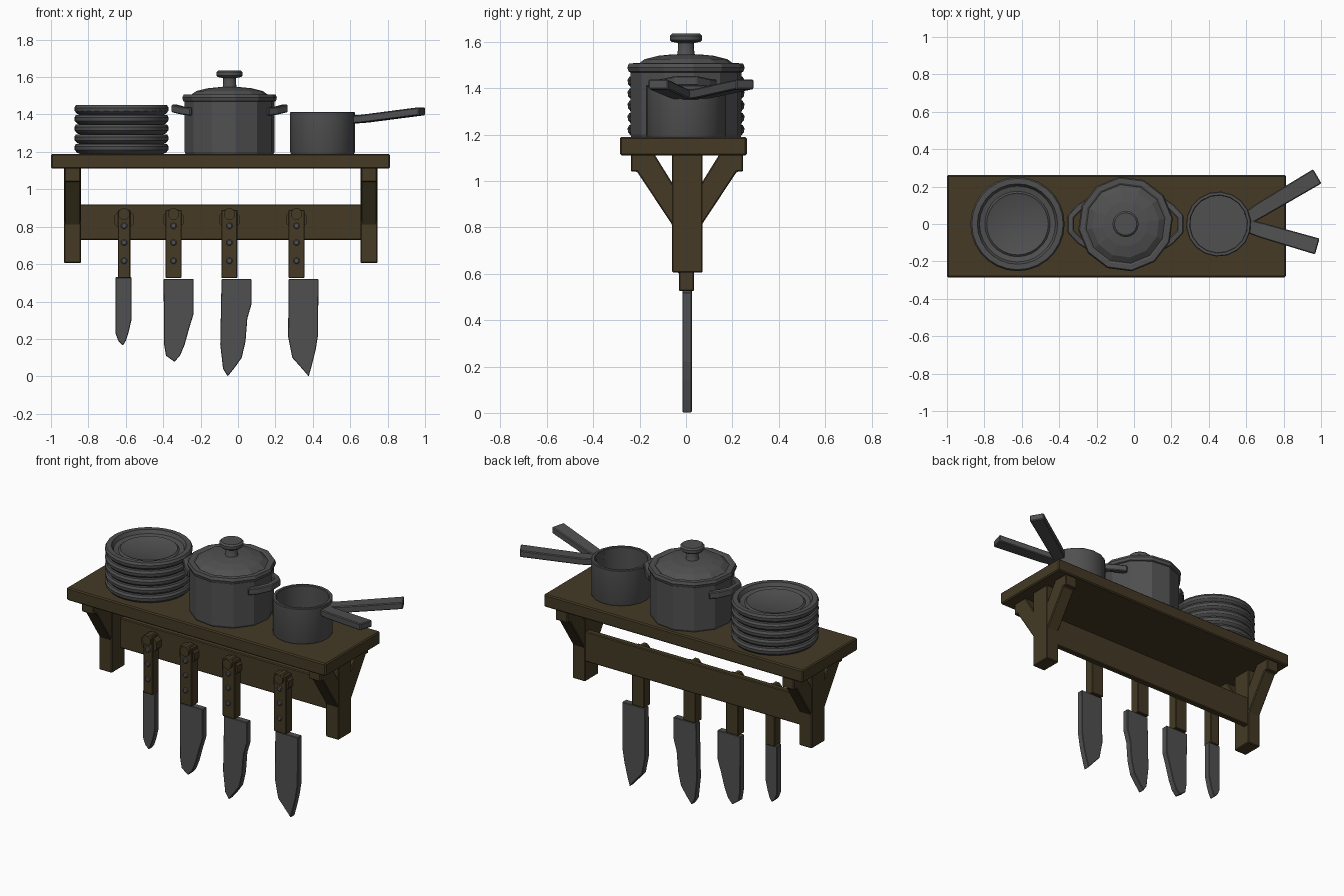
import bpy, bmesh, math
from mathutils import Vector

if "Cube" in bpy.data.objects:
    bpy.data.objects.remove(bpy.data.objects["Cube"])

def mat(name, c):
    m = bpy.data.materials.new(name)
    m.diffuse_color = (*c, 1)
    m.use_nodes = True
    m.node_tree.nodes["Principled BSDF"].inputs["Base Color"].default_value = m.diffuse_color
    return m

WOOD = mat("dark wood", (0.058, 0.042, 0.018))
METAL = mat("dark metal", (0.080, 0.080, 0.080))

def finish(name, bm, material, bevel=0, smooth=False):
    bmesh.ops.recalc_face_normals(bm, faces=bm.faces)
    me = bpy.data.meshes.new(name)
    bm.to_mesh(me)
    bm.free()
    me.materials.append(material)
    ob = bpy.data.objects.new(name, me)
    bpy.context.collection.objects.link(ob)
    if bevel:
        b = ob.modifiers.new("bevel", 'BEVEL')
        b.width, b.segments, b.limit_method = bevel, 1, 'ANGLE'
    if smooth:
        bpy.ops.object.select_all(action='DESELECT')
        ob.select_set(True)
        bpy.context.view_layer.objects.active = ob
        bpy.ops.object.shade_smooth_by_angle(angle=math.radians(28))
    return ob

def prism(name, pts, axis, a, b, material, bevel=0.005):
    """Extrude a 2D outline along axis from a to b (x: pts are y,z; y: pts are x,z)."""
    put = {'x': lambda p, t: (t, p[0], p[1]), 'y': lambda p, t: (p[0], t, p[1])}[axis]
    bm = bmesh.new()
    r0 = [bm.verts.new(put(p, a)) for p in pts]
    r1 = [bm.verts.new(put(p, b)) for p in pts]
    bm.faces.new(r0)
    bm.faces.new(r1[::-1])
    n = len(pts)
    for i in range(n):
        bm.faces.new((r0[i], r0[(i + 1) % n], r1[(i + 1) % n], r1[i]))
    return finish(name, bm, material, bevel)

def box(name, x, y, z, material, bevel=0.005):
    return prism(name, [(x[0], z[0]), (x[1], z[0]), (x[1], z[1]), (x[0], z[1])],
                 'y', y[0], y[1], material, bevel)

def lathe(name, centre, profile, n, material, axis='z', turn=0.0, smooth=False):
    """Revolve (radius, height) pairs; both ends are capped."""
    bm = bmesh.new()
    rings = []
    for r, h in profile:
        ring = []
        for i in range(n):
            t = 2 * math.pi * i / n + turn
            u, v = r * math.cos(t), r * math.sin(t)
            p = (u, v, h) if axis == 'z' else (u, h, v)
            ring.append(bm.verts.new(Vector(centre) + Vector(p)))
        rings.append(ring)
    for q, s in zip(rings, rings[1:]):
        for i in range(n):
            bm.faces.new((q[i], q[(i + 1) % n], s[(i + 1) % n], s[i]))
    bm.faces.new(rings[0])
    bm.faces.new(rings[-1])
    return finish(name, bm, material, 0, smooth)

def bar(name, path, hw, hh, material):
    """Sweep a rectangle along a path; hw and hh are half width and half height."""
    bm = bmesh.new()
    P = [Vector(p) for p in path]
    rings = []
    for i, p in enumerate(P):
        d0 = (P[i] - P[max(i - 1, 0)]).normalized()
        d1 = (P[min(i + 1, len(P) - 1)] - P[i]).normalized()
        side = Vector((0, 0, 1)).cross(d0 + d1).normalized()
        up = Vector((0, 0, 1))
        rings.append([bm.verts.new(p + side * hw[i] * a + up * hh * b)
                      for a, b in ((-1, -1), (1, -1), (1, 1), (-1, 1))])
    for q, s in zip(rings, rings[1:]):
        for i in range(4):
            bm.faces.new((q[i], q[(i + 1) % 4], s[(i + 1) % 4], s[i]))
    bm.faces.new(rings[0])
    bm.faces.new(rings[-1])
    return finish(name, bm, material, 0.005)

# shelf board, back rail
box("shelf_board", (-1.0, 0.812), (-0.285, 0.262), (1.11, 1.19), WOOD, 0.007)
box("hanging_rail", (-0.86, 0.67), (0.028, 0.066), (0.73, 0.92), WOOD)

# brackets: post with a diagonal brace to the front and back
for side, x0 in (("left", -0.93), ("right", 0.655)):
    x1 = x0 + 0.09
    box(side + "_post", (x0, x1), (-0.06, 0.072), (0.605, 1.115), WOOD)
    for face, s in (("front", -1), ("back", 1)):
        brace = [(0.05, 0.79), (0.215, 1.04), (0.242, 1.04), (0.242, 1.115),
                 (0.14, 1.115), (0.05, 0.97)]
        prism(f"{side}_{face}_brace", [(s * y + 0.004, z) for y, z in brace], 'x',
              x0 + 0.003, x1 - 0.003, WOOD)

# stack of five plates, the top one dished
for i in range(5):
    z = 1.19 + 0.052 * i
    lathe(f"plate_{i + 1}", (-0.623, 0, z),
          [(0.225, 0), (0.238, 0.006), (0.25, 0.02), (0.252, 0.038), (0.244, 0.052),
           (0.215, 0.052), (0.203, 0.030), (0.175, 0.024), (0.165, 0.033), (0.155, 0.028)],
          28, METAL, smooth=True)

# stock pot with lid and knob
pot = (-0.045, 0, 0)
lathe("pot_body", pot, [(0.238, 1.19), (0.242, 1.20), (0.242, 1.48)], 12, METAL, turn=0.13)
lathe("pot_lid", pot,
      [(0.235, 1.465), (0.25, 1.472), (0.255, 1.49), (0.248, 1.507), (0.222, 1.508),
       (0.212, 1.502), (0.18, 1.525), (0.12, 1.54), (0.06, 1.546)], 12, METAL, turn=0.13)
lathe("lid_knob", pot,
      [(0.045, 1.535), (0.036, 1.55), (0.034, 1.595), (0.062, 1.60), (0.07, 1.608),
       (0.07, 1.626), (0.06, 1.635)], 16, METAL, smooth=True)
for side, s in (("left", -1), ("right", 1)):
    bar(f"pot_{side}_handle",
        [(-0.045 + s * 0.20, -0.12, 1.415), (-0.045 + s * 0.245, -0.09, 1.42),
         (-0.045 + s * 0.293, -0.04, 1.432), (-0.045 + s * 0.293, 0.04, 1.432),
         (-0.045 + s * 0.245, 0.09, 1.42), (-0.045 + s * 0.20, 0.12, 1.415)],
        [0.018] * 6, 0.021, METAL)

# open saucepan with two spread handles
lathe("saucepan_body", (0.452, 0, 0),
      [(0.17, 1.19), (0.174, 1.20), (0.174, 1.41), (0.17, 1.414), (0.156, 1.414),
       (0.152, 1.41), (0.152, 1.21)], 18, METAL, turn=0.1, smooth=True)
for name, y0, y1 in (("back", 0.03, 0.255), ("front", -0.01, -0.12)):
    bar(f"saucepan_{name}_handle",
        [(0.605, y0, 1.372), (0.68, y0 + 0.21 * (y1 - y0), 1.378), (0.98, y1, 1.417)],
        [0.035, 0.040, 0.044], 0.021, METAL)

# hanging knives: handle left edge, handle width and blade outline below z = 0.53
knives = [
    (-0.642, 0.066, [(-0.655, 0.53), (-0.57, 0.53), (-0.57, 0.30), (-0.585, 0.235),
                     (-0.60, 0.19), (-0.615, 0.165), (-0.64, 0.19), (-0.655, 0.23)]),
    (-0.388, 0.086, [(-0.398, 0.52), (-0.237, 0.52), (-0.237, 0.335), (-0.26, 0.26),
                     (-0.285, 0.17), (-0.31, 0.11), (-0.34, 0.078), (-0.385, 0.11), (-0.395, 0.17)]),
    (-0.089, 0.086, [(-0.088, 0.52), (0.072, 0.52), (0.072, 0.385), (0.05, 0.31), (0.04, 0.185),
                     (0.02, 0.10), (-0.015, 0.05), (-0.055, 0.0), (-0.08, 0.04), (-0.095, 0.17)]),
    (0.27, 0.086, [(0.27, 0.52), (0.43, 0.52), (0.428, 0.22), (0.415, 0.14), (0.395, 0.06),
                   (0.378, 0.0), (0.33, 0.055), (0.29, 0.10), (0.268, 0.21)]),
]
for i, (hx, w, outline) in enumerate(knives, 1):
    cx = hx + w / 2
    prism(f"knife_{i}_blade", outline, 'y', -0.016, 0.025, METAL, 0.003)
    box(f"knife_{i}_handle", (hx, hx + w), (-0.03, 0.034), (0.525, 0.89), WOOD, 0.004)
    lathe(f"knife_{i}_hanger", (cx, 0, 0.838),
          [(0.058, -0.02), (0.058, 0.034)], 8, WOOD, axis='y', turn=math.pi / 8)
    lathe(f"knife_{i}_peg", (cx, 0, 0.868),
          [(0.032, -0.045), (0.032, 0.034)], 8, WOOD, axis='y', turn=math.pi / 8)
    for j, z in enumerate((0.805, 0.715, 0.618), 1):
        lathe(f"knife_{i}_rivet_{j}", (cx, 0, z),
              [(0.012, -0.037), (0.017, -0.033), (0.017, 0.0)], 10, METAL, axis='y')
